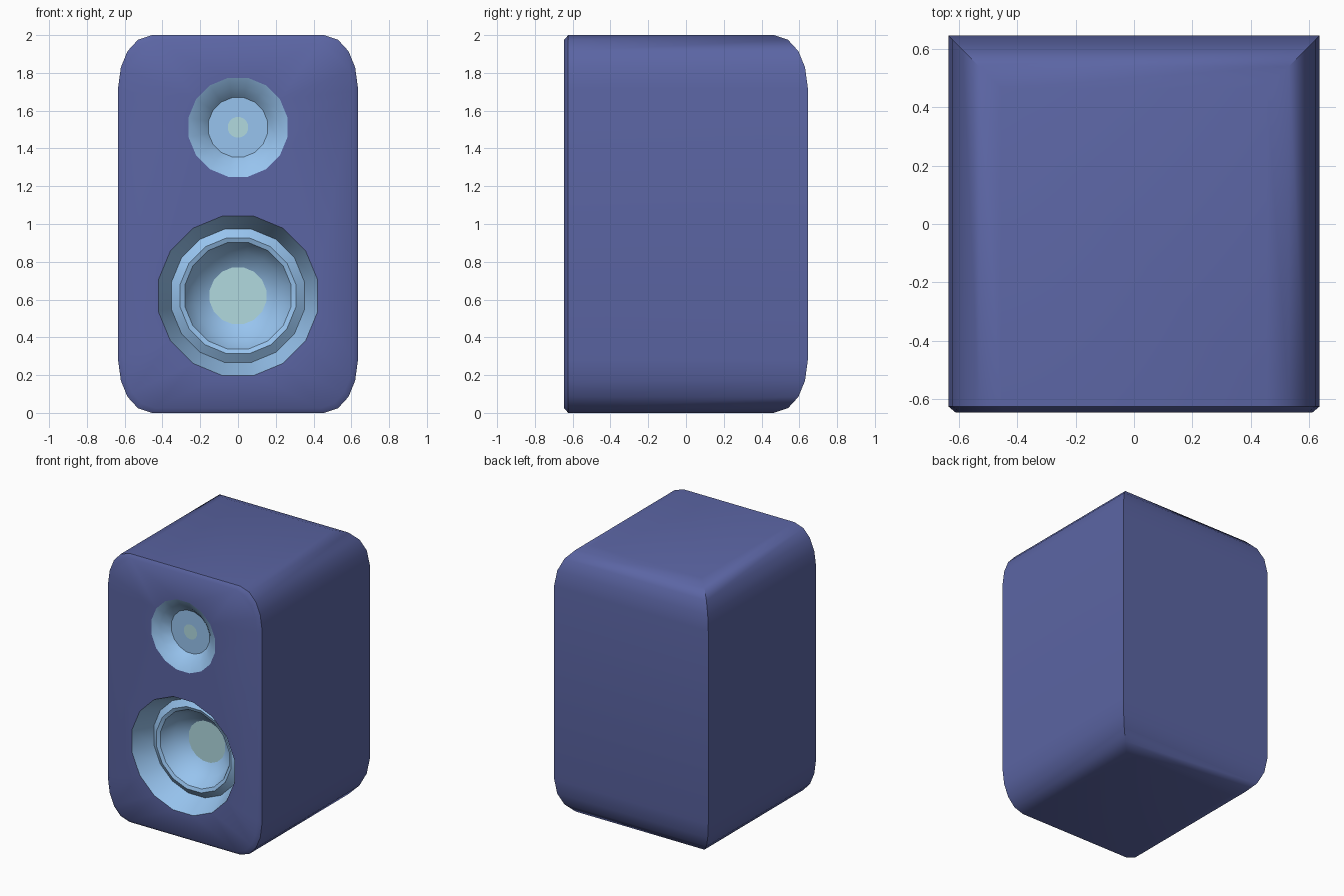
import bpy, bmesh, math

if "Cube" in bpy.data.objects:
    bpy.data.objects.remove(bpy.data.objects["Cube"])

FRONT = -0.645
SIDES = 16


def material(name, rgb):
    mat = bpy.data.materials.new(name)
    mat.diffuse_color = (*rgb, 1)
    mat.use_nodes = True
    mat.node_tree.nodes["Principled BSDF"].inputs["Base Color"].default_value = mat.diffuse_color
    return mat


BLUE = material("cabinet_blue", (0.105, 0.13, 0.37))
LIGHT = material("driver_light_blue", (0.31, 0.55, 0.86))
MINT = material("cap_mint", (0.44, 0.70, 0.74))


def finish(name, bm, mat, angle):
    mesh = bpy.data.meshes.new(name)
    bm.to_mesh(mesh)
    bm.free()
    mesh.materials.append(mat)
    obj = bpy.data.objects.new(name, mesh)
    bpy.context.collection.objects.link(obj)
    bpy.ops.object.select_all(action='DESELECT')
    obj.select_set(True)
    bpy.context.view_layer.objects.active = obj
    bpy.ops.object.shade_smooth_by_angle(angle=math.radians(angle))
    return obj


def circle(bm, r, y, z):
    pts = [2 * math.pi * (k + 0.5) / SIDES for k in range(SIDES)]
    return [bm.verts.new((r * math.cos(t), y, z + r * math.sin(t))) for t in pts]


def bridge(bm, a, b):
    n = len(a)
    return [bm.faces.new((a[k], a[(k + 1) % n], b[(k + 1) % n], b[k])) for k in range(n)]


# Driver rings: (radius, depth behind the front face); the last ring holds the cap
drivers = {
    "tweeter": (1.512, [(0.267, 0), (0.212, 0.03), (0.16, 0.085), (0.055, 0.085)]),
    "woofer": (0.62, [(0.43, 0), (0.36, 0.158), (0.312, 0.125), (0.287, 0.135),
                      (0.235, 0.23), (0.153, 0.28)]),
}

# Cabinet: rounded profile, (inset from side, drop from top)
corner = [(0, 0.28), (0.015, 0.17), (0.05, 0.085), (0.105, 0.025), (0.18, 0)]
levels = [(d, z) for d, z in reversed(corner)] + [(d, 2 - z) for d, z in corner]
loop = [(0.635 - d, z, d) for d, z in levels]
loop += [(-x, z, d) for x, z, d in reversed(loop)]

bm = bmesh.new()
rim = [bm.verts.new((x * 0.96, FRONT, 1 + (z - 1) * 0.975)) for x, z, d in loop]
side = [bm.verts.new((x, FRONT + 0.021, z)) for x, z, d in loop]
back = [bm.verts.new((x, 0.645 - d, z)) for x, z, d in loop]
bridge(bm, rim, side)
bridge(bm, side, back)
n = len(levels)
for i in range(n - 1):
    bm.faces.new((back[i], back[i + 1], back[-2 - i], back[-1 - i]))

# Front panel filled around the two driver openings
edges = [bm.edges.get((rim[i - 1], rim[i])) for i in range(len(rim))]
for z, rings in drivers.values():
    hole = circle(bm, rings[0][0], FRONT, z)
    edges += [bm.edges.new((hole[k - 1], hole[k])) for k in range(SIDES)]
bmesh.ops.triangle_fill(bm, use_beauty=True, use_dissolve=False, edges=edges, normal=(0, -1, 0))
bmesh.ops.recalc_face_normals(bm, faces=bm.faces)
finish("cabinet", bm, BLUE, 46)

# Drivers: lathed cone and flat centre cap
for name, (z, rings) in drivers.items():
    bm = bmesh.new()
    loops = [circle(bm, r, FRONT + depth, z) for r, depth in rings]
    for a, b in zip(loops, loops[1:]):
        bridge(bm, a, b)
    finish(name + "_cone", bm, LIGHT, 32)

    bm = bmesh.new()
    bm.faces.new(circle(bm, rings[-1][0], FRONT + rings[-1][1], z))
    finish(name + "_cap", bm, MINT, 30)
